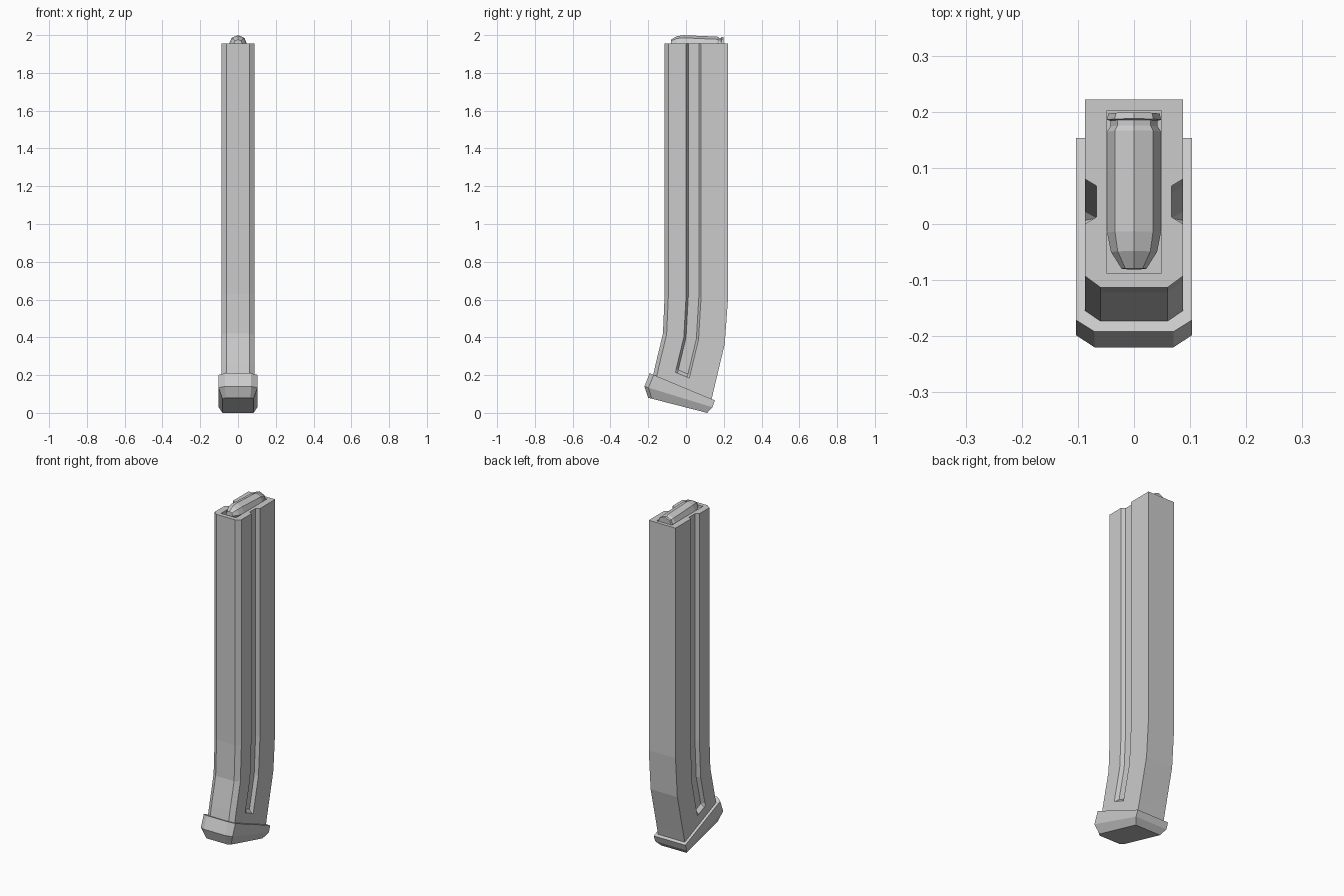
import bpy, bmesh, math
from mathutils import Matrix, Vector

cube = bpy.data.objects.get("Cube")
if cube:
    bpy.data.objects.remove(cube)

grey = bpy.data.materials.new("light_grey")
grey.use_nodes = True
colour = (0.6, 0.6, 0.6, 1)
grey.diffuse_color = colour
grey.node_tree.nodes["Principled BSDF"].inputs["Base Color"].default_value = colour


def loft(name, rings):
    """Skin a stack of equal-length closed rings and cap both ends."""
    bm = bmesh.new()
    rows = [[bm.verts.new(p) for p in ring] for ring in rings]
    for a, b in zip(rows, rows[1:]):
        for i in range(len(a)):
            j = (i + 1) % len(a)
            bm.faces.new((a[i], a[j], b[j], b[i]))
    bm.faces.new(rows[0])
    bm.faces.new(rows[-1])
    bmesh.ops.recalc_face_normals(bm, faces=bm.faces)
    mesh = bpy.data.meshes.new(name)
    bm.to_mesh(mesh)
    bm.free()
    mesh.materials.append(grey)
    obj = bpy.data.objects.new(name, mesh)
    bpy.context.collection.objects.link(obj)
    return obj


def slanted_ring(half, front, back):
    """Mirror a half outline of (x, fraction) and lay it from front to back (y, z)."""
    f, b = Vector((0, *front)), Vector((0, *back))
    side = [f.lerp(b, t) + Vector((x, 0, 0)) for x, t in half]
    return side + [Vector((-p.x, p.y, p.z)) for p in reversed(side)]


def body_outline(groove_x):
    return [(0.06, 0), (0.087, 0.06), (0.087, 0.338), (groove_x, 0.374),
            (groove_x, 0.54), (0.087, 0.576), (0.087, 1)]


# Curved body with a groove down each side, closed near the foot
grooved, flush = body_outline(0.067), body_outline(0.087)
body = loft("magazine_body", [
    slanted_ring(grooved, (-0.113, 1.955), (0.222, 1.955)),
    slanted_ring(grooved, (-0.113, 0.63), (0.222, 0.6)),
    slanted_ring(grooved, (-0.122, 0.42), (0.205, 0.365)),
    slanted_ring(grooved, (-0.157, 0.275), (0.153, 0.147)),
    slanted_ring(flush, (-0.161, 0.258), (0.149, 0.13)),
    slanted_ring(flush, (-0.18, 0.17), (0.128, 0.04)),
])

# Feed opening cut into the top
slot = [(0.0485, 0), (0.0485, 1)]
cutter = loft("opening_cutter", [slanted_ring(slot, (-0.088, z), (0.202, z)) for z in (1.88, 2.1)])
cutter.hide_render = True
cut = body.modifiers.new("opening", "BOOLEAN")
cut.operation, cut.solver, cut.object = "DIFFERENCE", "EXACT", cutter
bpy.context.view_layer.objects.active = body
bpy.ops.object.modifier_apply(modifier=cut.name)
bpy.data.objects.remove(cutter)

# Base plate with chamfered front corners and a tapered underside
plate = [(0.07, 0), (0.103, 0.06), (0.103, 1)]
underside = [(0.066, 0), (0.082, 0.06), (0.082, 1)]
loft("base_plate", [
    slanted_ring(plate, (-0.192, 0.21), (0.153, 0.066)),
    slanted_ring(plate, (-0.22, 0.14), (0.14, 0.03)),
    slanted_ring(underside, (-0.2, 0.08), (0.112, 0)),
])

# Eight-sided cartridge lying in the opening, pointing forward
profile = [(0.197, 0.046), (0.186, 0.048), (0.184, 0.042), (0.174, 0.042),
           (0.165, 0.048), (-0.015, 0.048), (-0.05, 0.041), (-0.08, 0.022)]
cartridge = loft("cartridge", [
    [Vector((r * math.sin(k * math.pi / 4), y, r * math.cos(k * math.pi / 4))) for k in range(8)]
    for y, r in profile])
tilt = Matrix.Rotation(math.radians(-2.5), 4, "X")
cartridge.data.transform(Matrix.Translation((0, 0, 1.951)) @ tilt)
